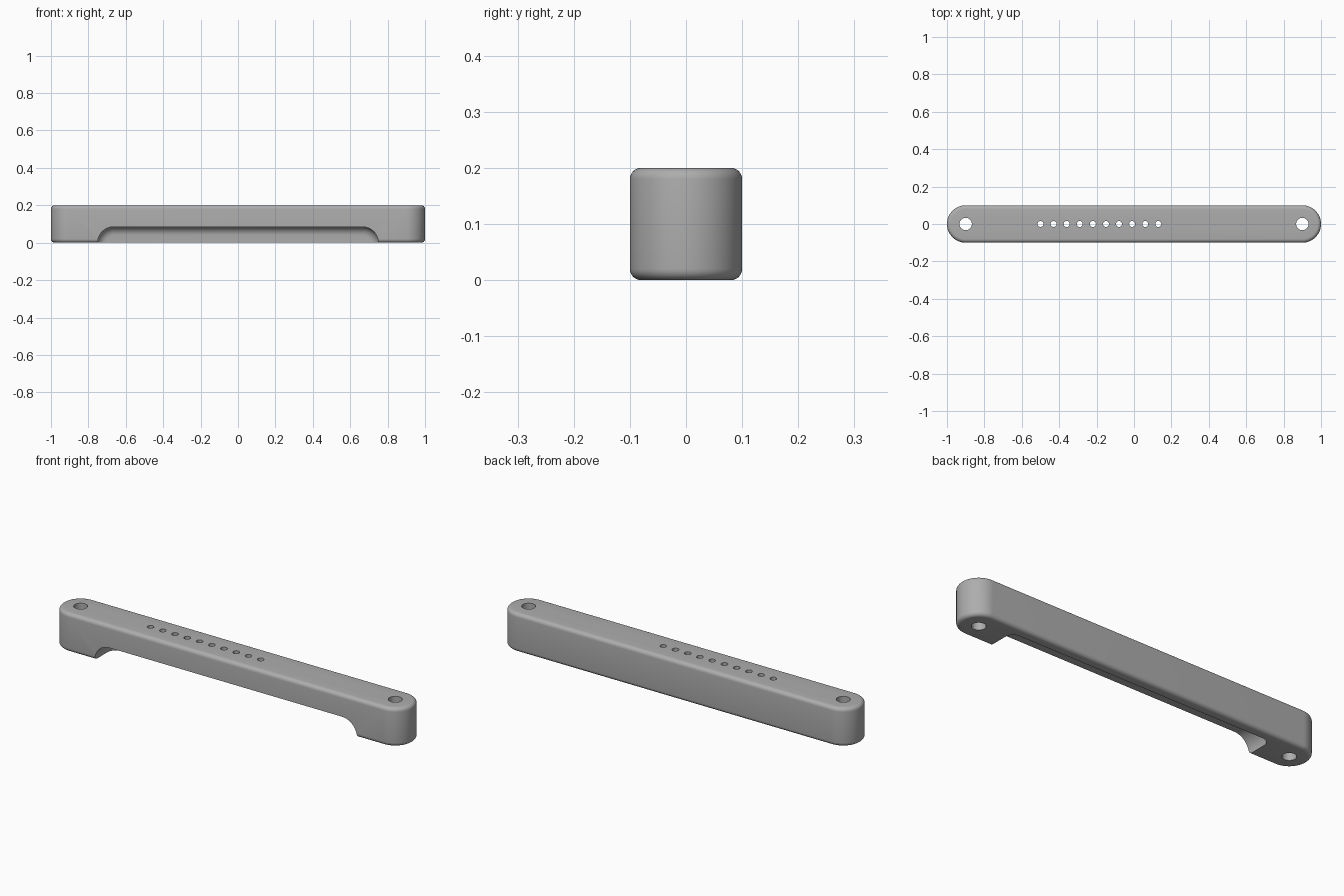
import bpy, bmesh
from math import sin, cos, pi

cube = bpy.data.objects.get("Cube")
if cube:
    bpy.data.objects.remove(cube, do_unlink=True)

GREY = (0.42, 0.42, 0.42, 1)
mat = bpy.data.materials.new("plain grey")
mat.use_nodes = True
mat.diffuse_color = GREY
mat.node_tree.nodes["Principled BSDF"].inputs["Base Color"].default_value = GREY


def arc(cx, cy, r, start, end, n):
    """Points along a circular arc, angles in units of pi."""
    angles = [pi * (start + (end - start) * i / n) for i in range(n + 1)]
    return [(cx + r * cos(a), cy + r * sin(a)) for a in angles]


def prism(name, points, direction, rounded, radius, segments):
    """Extrude an outline, then round the edges chosen by the rule."""
    bm = bmesh.new()
    face = bm.faces.new([bm.verts.new(p) for p in points])
    grown = bmesh.ops.extrude_face_region(bm, geom=[face])
    moved = [v for v in grown["geom"] if isinstance(v, bmesh.types.BMVert)]
    bmesh.ops.translate(bm, verts=moved, vec=direction)
    bmesh.ops.recalc_face_normals(bm, faces=bm.faces)
    edges = [e for e in bm.edges if rounded(e)]
    if edges:
        bmesh.ops.bevel(bm, geom=edges, offset=radius, segments=segments,
                        profile=0.5, affect='EDGES')
    mesh = bpy.data.meshes.new(name)
    bm.to_mesh(mesh)
    bm.free()
    obj = bpy.data.objects.new(name, mesh)
    bpy.context.collection.objects.link(obj)
    mesh.materials.append(mat)
    return obj


def flat_along(edge, axis):
    return abs(edge.verts[0].co[axis] - edge.verts[1].co[axis]) < 1e-5


def cut(target, cutter):
    mod = target.modifiers.new(cutter.name, 'BOOLEAN')
    mod.operation = 'DIFFERENCE'
    mod.solver = 'EXACT'
    mod.object = cutter
    bpy.context.view_layer.objects.active = target
    bpy.ops.object.modifier_apply(modifier=mod.name)
    bpy.data.objects.remove(cutter, do_unlink=True)


def drill(target, x, radius, sides):
    ring = [(px, py, -0.1) for px, py in arc(x, 0, radius, 0, 2, sides)[:-1]]
    cut(target, prism("drill", ring, (0, 0, 0.5), lambda e: False, 0, 0))


# Bar with round ends and softened top and bottom rims
outline = arc(0.9, 0, 0.1, -0.5, 0.5, 32) + arc(-0.9, 0, 0.1, 0.5, 1.5, 32)
bar = prism("bar", [(x, y, 0) for x, y in outline], (0, 0, 0.2),
            lambda e: flat_along(e, 2), 0.02, 6)

# Finger recess, open to the front and below, with a rounded inner edge
BACK = 0.05
top = arc(0.665, 0, 0.085, 0, 0.5, 16) + arc(-0.665, 0, 0.085, 0.5, 1, 16)
section = [(0.75, -0.1)] + top + [(-0.75, -0.1)]
recess = prism("recess_cutter", [(x, -0.2, z) for x, z in section],
               (0, BACK + 0.2, 0),
               lambda e: all(abs(v.co.y - BACK) < 1e-5 for v in e.verts)
               and any(v.co.z > -0.05 for v in e.verts), 0.045, 8)
cut(bar, recess)

# Screw holes at the ends and a row of small holes
for side in (-1, 1):
    drill(bar, side * 0.9, 0.033, 32)
for i in range(10):
    drill(bar, -0.5 + 0.07 * i, 0.016, 20)

# Smooth shading with crisp cut edges
bpy.ops.object.select_all(action='DESELECT')
bar.select_set(True)
bpy.context.view_layer.objects.active = bar
bpy.ops.object.shade_smooth_by_angle(angle=pi / 6)
